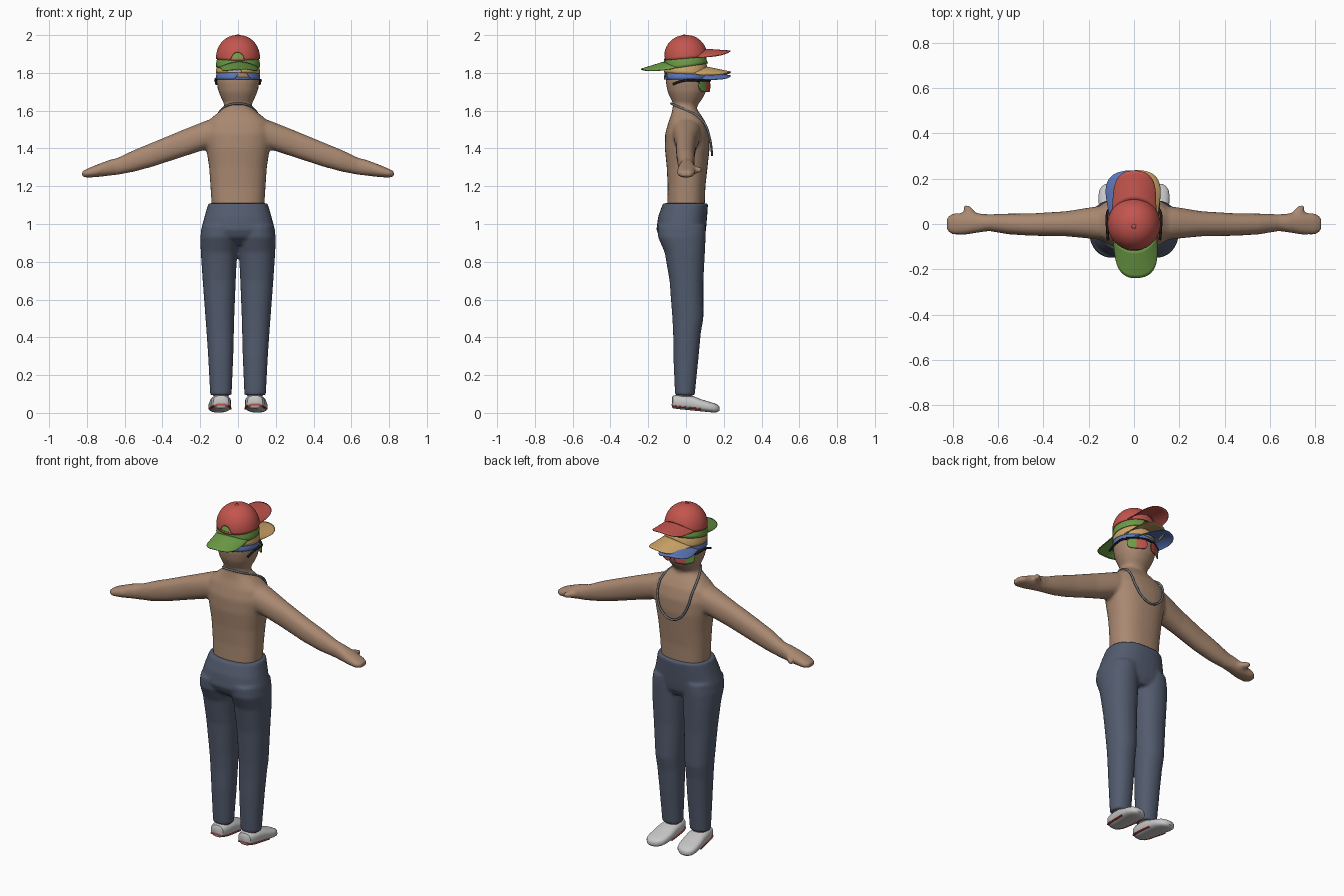
import bpy, bmesh, math
from mathutils import Matrix, Vector

if "Cube" in bpy.data.objects:
    bpy.data.objects.remove(bpy.data.objects["Cube"])


def material(name, r, g, b):
    m = bpy.data.materials.new(name)
    m.diffuse_color = (r, g, b, 1)
    m.use_nodes = True
    m.node_tree.nodes["Principled BSDF"].inputs["Base Color"].default_value = m.diffuse_color
    return m


SKIN = material("skin", 0.40, 0.25, 0.165)
DENIM = material("denim", 0.085, 0.105, 0.155)
RED = material("red", 0.55, 0.09, 0.075)
GREEN = material("green", 0.15, 0.33, 0.06)
TAN = material("tan", 0.62, 0.38, 0.14)
BLUE = material("blue", 0.11, 0.19, 0.50)
WHITE = material("shoe white", 0.57, 0.57, 0.57)
BLACK = material("black", 0.012, 0.012, 0.015)
STEEL = material("steel", 0.15, 0.17, 0.19)


def finish(bm, name, *mats):
    bmesh.ops.recalc_face_normals(bm, faces=bm.faces)
    me = bpy.data.meshes.new(name)
    bm.to_mesh(me)
    bm.free()
    for m in mats:
        me.materials.append(m)
    ob = bpy.data.objects.new(name, me)
    bpy.context.collection.objects.link(ob)
    bpy.ops.object.select_all(action='DESELECT')
    ob.select_set(True)
    bpy.context.view_layer.objects.active = ob
    bpy.ops.object.shade_smooth_by_angle(angle=math.radians(45))
    return ob


def loft(bm, axis, rings, s=1, n=32, p=2.4):
    """Skin superellipse rings (t, a0, a1, b0, b1) strung along one axis."""
    loops = []
    for t, a0, a1, b0, b1 in rings:
        loop = []
        for i in range(n):
            w = 2 * math.pi * i / n
            c, d = math.cos(w), math.sin(w)
            a = (a0 + a1) / 2 + (a1 - a0) / 2 * math.copysign(abs(c) ** (2 / p), c)
            b = (b0 + b1) / 2 + (b1 - b0) / 2 * math.copysign(abs(d) ** (2 / p), d)
            x, y, z = {'x': (t, a, b), 'y': (a, t, b), 'z': (a, b, t)}[axis]
            loop.append(bm.verts.new((x * s, y, z)))
        loops.append(loop)
    for l0, l1 in zip(loops, loops[1:]):
        for i in range(n):
            j = (i + 1) % n
            bm.faces.new((l0[i], l0[j], l1[j], l1[i]))
    bm.faces.new(loops[0])
    bm.faces.new(loops[-1])


def fuse(ob, voxel, rounds):
    """Melt overlapping lofts into one smooth skin."""
    r = ob.modifiers.new("fuse", 'REMESH')
    r.mode, r.voxel_size, r.use_smooth_shade = 'VOXEL', voxel, True
    sm = ob.modifiers.new("soften", 'SMOOTH')
    sm.factor, sm.iterations = 0.5, rounds


def grid(bm, fn, nu, nv):
    v = [[bm.verts.new(fn(i / nu, j / nv)) for j in range(nv + 1)] for i in range(nu + 1)]
    return [bm.faces.new((v[i][j], v[i + 1][j], v[i + 1][j + 1], v[i][j + 1]))
            for i in range(nu) for j in range(nv)]


def tube(name, pts, radius, mat, closed=False, smooth=True):
    cu = bpy.data.curves.new(name, 'CURVE')
    cu.dimensions, cu.bevel_depth, cu.bevel_resolution = '3D', radius, 2
    cu.use_fill_caps = True
    sp = cu.splines.new('BEZIER')
    sp.bezier_points.add(len(pts) - 1)
    for bp, co in zip(sp.bezier_points, pts):
        bp.co = co
        bp.handle_left_type = bp.handle_right_type = 'AUTO' if smooth else 'VECTOR'
    sp.use_cyclic_u = closed
    cu.materials.append(mat)
    ob = bpy.data.objects.new(name, cu)
    bpy.context.collection.objects.link(ob)
    bpy.ops.object.select_all(action='DESELECT')
    ob.select_set(True)
    bpy.context.view_layer.objects.active = ob
    bpy.ops.object.convert(target='MESH')


# Upper body: torso, head, arms and thumbs
bm = bmesh.new()
loft(bm, 'z', [(z, -r, r, y0, y1) for z, r, y0, y1 in (
    (1.07, .138, -.10, .098), (1.2, .146, -.097, .103), (1.3, .153, -.102, .114),
    (1.4, .168, -.112, .125), (1.48, .178, -.11, .122), (1.54, .165, -.093, .103),
    (1.58, .118, -.078, .078), (1.61, .08, -.072, .055), (1.64, .07, -.068, .055))])
loft(bm, 'z', [(z, -r, r, y0, y1) for z, r, y0, y1 in (
    (1.60, .068, -.066, .05), (1.635, .072, -.066, .065), (1.66, .086, -.08, .085),
    (1.70, .103, -.098, .107), (1.75, .113, -.107, .115), (1.80, .112, -.107, .11),
    (1.85, .098, -.095, .095), (1.88, .07, -.07, .07))], p=2.15)
for s in (1, -1):
    loft(bm, 'x', [(.05, -.08, .08, 1.43, 1.58), (.17, -.067, .077, 1.395, 1.547),
                   (.30, -.054, .056, 1.353, 1.495), (.45, -.052, .047, 1.304, 1.433),
                   (.55, -.046, .046, 1.277, 1.392), (.64, -.031, .043, 1.26, 1.349),
                   (.68, -.037, .046, 1.256, 1.34), (.74, -.047, .05, 1.249, 1.317),
                   (.80, -.047, .047, 1.245, 1.292), (.825, -.032, .032, 1.25, 1.28)], s, p=2.3)
    bmesh.ops.create_icosphere(bm, subdivisions=3, radius=1, matrix=Matrix.Translation(
        (s * .722, .05, 1.287)) @ Matrix.Rotation(s * math.radians(52), 4, 'Z')
        @ Matrix.Diagonal((.047, .02, .02, 1)))
fuse(finish(bm, "upper_body", SKIN), .011, 4)

# Trousers: hips and two legs
bm = bmesh.new()
loft(bm, 'z', [(z, -r, r, y0, y1) for z, r, y0, y1 in (
    (.89, .15, -.09, .08), (.93, .197, -.14, .10), (.97, .196, -.157, .106),
    (1.04, .177, -.147, .112), (1.11, .157, -.122, .117))])
for s in (1, -1):
    loft(bm, 'z', [(.093, .034, .147, -.058, .046), (.3, .025, .158, -.067, .067),
                   (.42, .022, .166, -.068, .078), (.5, .02, .172, -.072, .092),
                   (.7, .012, .187, -.087, .092), (.85, .005, .197, -.113, .1),
                   (.93, 0, .2, -.148, .104), (.99, 0, .19, -.15, .104)], s, p=2.2)
fuse(finish(bm, "trousers", DENIM), .009, 3)

for s, side in ((1, "right"), (-1, "left")):
    # Ankle
    bm = bmesh.new()
    loft(bm, 'z', [(.05, .05, .13, -.055, .035), (.12, .052, .128, -.045, .035)], s)
    finish(bm, side + "_ankle", SKIN)
    # Shoe, sole sloping down to the toe
    shoe = [(-.075, .065, .115, .032, .08), (-.068, .05, .13, .024, .092),
            (-.04, .04, .14, .02, .095), (0, .037, .145, .016, .093),
            (.04, .036, .15, .012, .088), (.08, .036, .155, .008, .072),
            (.12, .04, .157, .004, .06), (.15, .05, .153, .002, .051),
            (.168, .07, .14, .004, .042), (.177, .09, .125, .012, .032)]
    bm = bmesh.new()
    loft(bm, 'y', shoe, s, p=2.7)
    finish(bm, side + "_shoe", WHITE)
    # Thin stripe above the sole
    bm = bmesh.new()
    loft(bm, 'y', [(y - .002, a - .001, b + .001, c + .009, c + .017)
                   for y, a, b, c, d in shoe[:6]], s, p=8)
    finish(bm, side + "_sole_stripe", RED)


# Stacked caps
def cap(name, mat, z, tilt, yaw, r=.115, h=.122):
    bm = bmesh.new()

    def dome(u, v):
        w = (u - .5) * 2 * math.pi            # 0 is the back of the cap
        gap = .042 * math.sqrt(max(0, 1 - (w / .32) ** 2))
        e0 = math.asin(gap / h)
        e = e0 + (math.pi / 2 - e0) * v
        k = r * math.cos(e) ** .9
        return Vector((k * math.sin(w), -k * math.cos(w), h * math.sin(e)))

    def strap(u, v):
        w = (u - .5) * .68
        return Vector((r * math.sin(w), -r * math.cos(w), .011 * v))

    def brim(u, v):
        a = 2 * u - 1
        w = math.radians(62) * a
        q = math.pi / 2 * a
        i = Vector(((r - .003) * math.sin(w), (r - .003) * math.cos(w), 0))
        o = Vector((.094 * math.copysign(abs(math.sin(q)) ** .8, a),
                    .08 + .158 * max(0, math.cos(q)) ** .6, 0))
        pt = i.lerp(o, v)
        pt.z = .040 - .02 * v - 3.6 * pt.x ** 2 * (1 - .3 * v)
        return pt

    grid(bm, dome, 80, 14)
    grid(bm, strap, 10, 1)
    grid(bm, brim, 28, 8)
    bmesh.ops.remove_doubles(bm, verts=bm.verts, dist=1e-5)
    # Top button
    bmesh.ops.create_uvsphere(bm, u_segments=12, v_segments=6, radius=1,
                              matrix=Matrix.Translation((0, 0, h)) @ Matrix.Diagonal((.009, .009, .004, 1)))
    ob = finish(bm, name, mat)
    sol = ob.modifiers.new("cloth", 'SOLIDIFY')
    sol.thickness, sol.offset = .004, 0
    ob.matrix_world = (Matrix.Translation((0, 0, z)) @ Matrix.Rotation(math.radians(yaw), 4, 'Z')
                       @ Matrix.Rotation(math.radians(tilt), 4, 'X'))


cap("red_cap", RED, 1.876, 5, -1)
cap("green_cap", GREEN, 1.834, -8, 184)
cap("tan_cap", TAN, 1.796, -2.5, -10)
cap("blue_cap", BLUE, 1.766, 0, 13)


# Sunglasses: wrapped two-colour lenses in a dark frame
def wrap(x):
    return .127 - 5 * x * x


for s, side in ((1, "right"), (-1, "left")):
    bm = bmesh.new()

    def lens(u, v):
        a = 2 * u - 1
        x = .06 + .048 * a
        half = .032 * max(.02, 1 - abs(a) ** 3.5) ** .4
        return Vector((s * x, wrap(x), 1.73 + half * (2 * v - 1)))

    for f in grid(bm, lens, 20, 6):
        f.material_index = int(abs(f.calc_center_median().x) > .07)
    ob = finish(bm, side + "_lens", RED, GREEN)
    sol = ob.modifiers.new("thickness", 'SOLIDIFY')
    sol.thickness, sol.offset = .005, 0
    tube(side + "_temple", [(s * .108, wrap(.108), 1.755), (s * .117, .05, 1.76),
                            (s * .118, -.02, 1.757), (s * .114, -.07, 1.74)], .006, BLACK)
tube("brow_bar", [(x / 100, wrap(x / 100), 1.76) for x in (-11, -8, -4, 0, 4, 8, 11)], .006, BLACK)

# Necklace
half = [(.05, -.062, 1.63), (.088, .0, 1.603), (.107, .06, 1.572), (.109, .1, 1.53),
        (.095, .127, 1.45), (.055, .136, 1.388)]
tube("necklace", [(0, -.078, 1.637)] + half + [(0, .138, 1.365)]
     + [(-x, y, z) for x, y, z in reversed(half)], .006, STEEL, closed=True)
